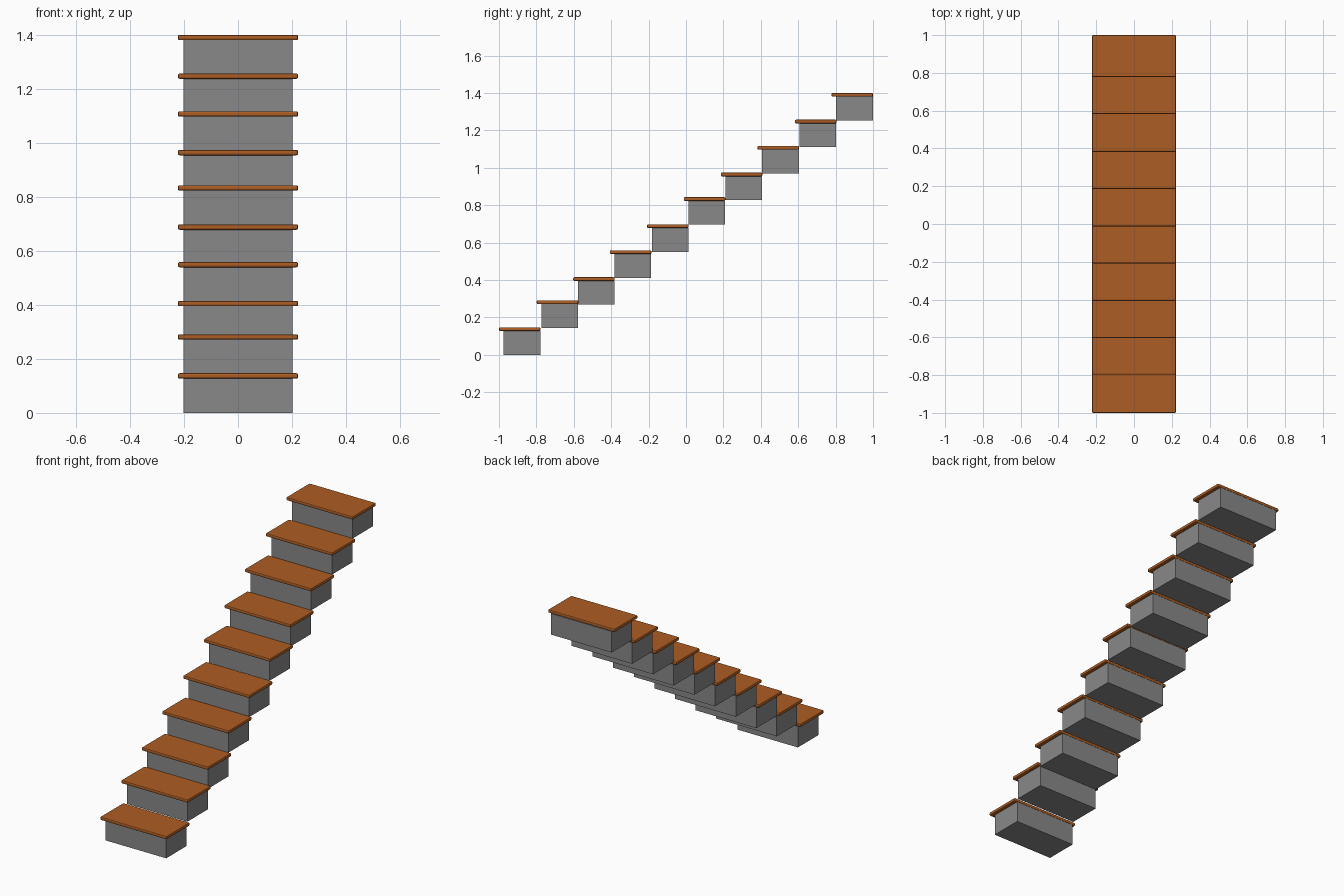
import bpy, bmesh

if "Cube" in bpy.data.objects:
    bpy.data.objects.remove(bpy.data.objects["Cube"])

def material(name, rgb):
    m = bpy.data.materials.new(name)
    m.diffuse_color = (*rgb, 1)
    m.use_nodes = True
    m.node_tree.nodes["Principled BSDF"].inputs["Base Color"].default_value = m.diffuse_color
    return m

WOOD = material("brown wood", (0.42, 0.11, 0.017))
GREY = material("grey concrete", (0.25, 0.25, 0.25))

def box(name, lo, hi, mat, bevel=0):
    bm = bmesh.new()
    bmesh.ops.create_cube(bm, size=1)
    for v in bm.verts:
        v.co = [(a + b) / 2 + c * (b - a) for a, b, c in zip(lo, hi, v.co)]
    if bevel:
        bmesh.ops.bevel(bm, geom=bm.edges[:], offset=bevel, segments=2,
                        profile=0.5, affect='EDGES')
    me = bpy.data.meshes.new(name)
    bm.to_mesh(me)
    bm.free()
    me.materials.append(mat)
    ob = bpy.data.objects.new(name, me)
    bpy.context.collection.objects.link(ob)
    return ob

# Slightly irregular stair: front edge and top height of every tread
FRONTS = [-1.0, -0.798, -0.603, -0.407, -0.208, -0.012, 0.186, 0.382, 0.582, 0.778]
TOPS = [0.147, 0.291, 0.415, 0.559, 0.698, 0.843, 0.974, 1.117, 1.257, 1.4]
RISE, THICK, DEPTH, NOSE = 0.147, 0.02, 0.222, 0.025

for i, (y, z) in enumerate(zip(FRONTS, TOPS), 1):
    # Solid block under the tread
    box(f"step_block_{i}", (-0.2025, y + NOSE, z - RISE),
        (0.2025, y + DEPTH - 0.001, z - THICK), GREY)
    # Wooden tread with softened edges, overhanging front and sides
    box(f"tread_{i}", (-0.2225, y, z - THICK), (0.2225, y + DEPTH, z), WOOD, 0.006)
